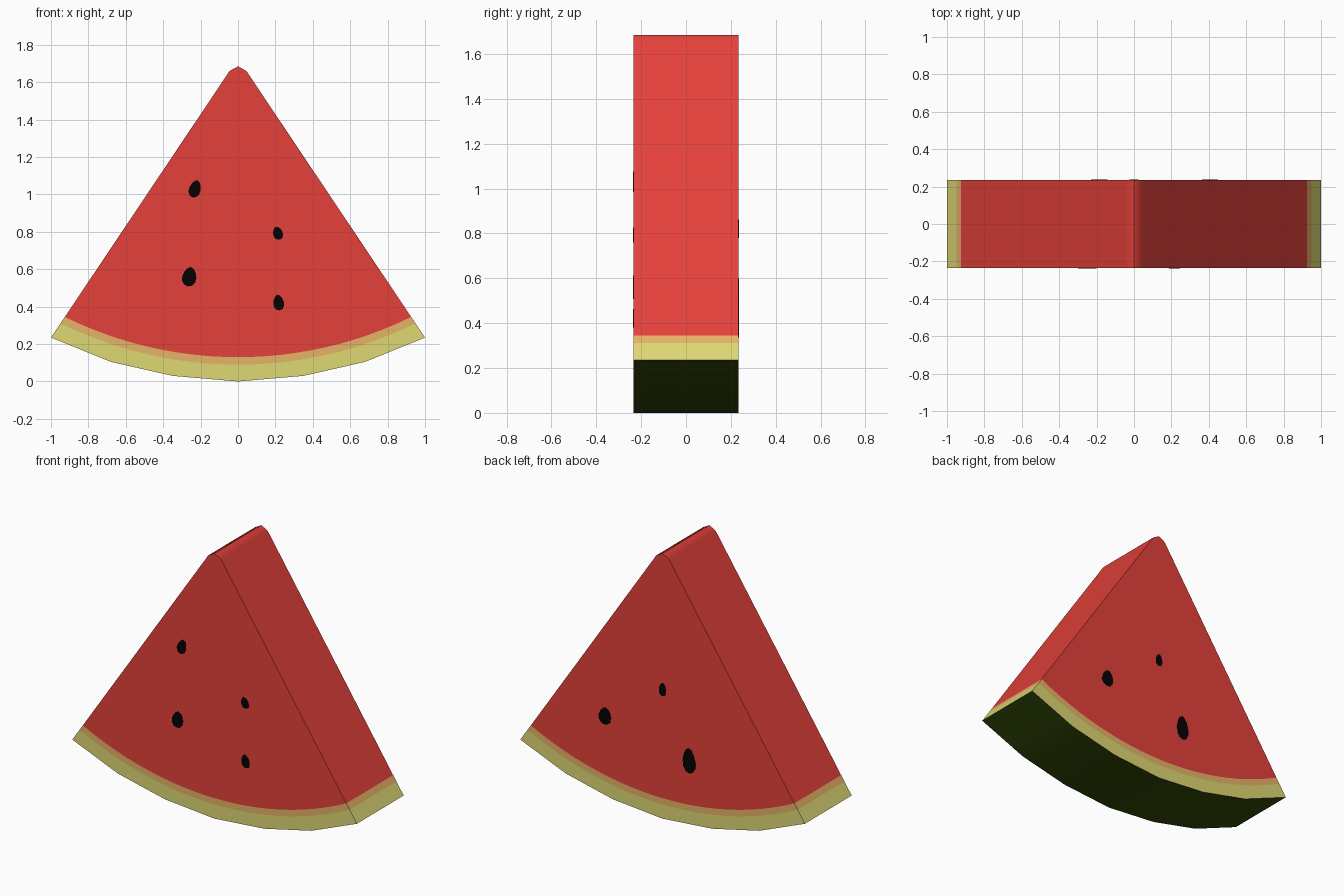
import bpy, bmesh, math

if "Cube" in bpy.data.objects:
    bpy.data.objects.remove(bpy.data.objects["Cube"])

HALF = 0.235          # half thickness of the slice
STEPS = 24            # columns along the rind


def material(name, rgb):
    m = bpy.data.materials.new(name)
    m.diffuse_color = (*rgb, 1)
    m.use_nodes = True
    m.node_tree.nodes["Principled BSDF"].inputs["Base Color"].default_value = m.diffuse_color
    return m


FLESH = material("red flesh", (0.78, 0.053, 0.043))
PITH = material("orange pith", (0.80, 0.45, 0.135))
RIND = material("pale rind", (0.73, 0.69, 0.175))
SKIN = material("dark green skin", (0.032, 0.062, 0.002))
SEED = material("black seed", (0.0008, 0.0008, 0.0008))


def finish(name, bm, mats):
    bmesh.ops.recalc_face_normals(bm, faces=bm.faces)
    me = bpy.data.meshes.new(name)
    bm.to_mesh(me)
    bm.free()
    for m in mats:
        me.materials.append(m)
    ob = bpy.data.objects.new(name, me)
    bpy.context.collection.objects.link(ob)
    return ob


def arc(half_width, z_mid, z_end):
    """Circular sag through the two ends and the middle."""
    sag = z_end - z_mid
    r = (half_width ** 2 + sag ** 2) / (2 * sag)
    xs = [half_width * (2 * i / STEPS - 1) for i in range(STEPS + 1)]
    return [(x, z_mid + r - math.sqrt(r * r - x * x)) for x in xs]


def faceted_bottom():
    """Outer skin line: six straight segments, subdivided to match the arcs."""
    half = [(0, 0), (0.35, 0.03), (0.68, 0.105), (1, 0.235)]
    pts = [(-x, z) for x, z in half[:0:-1]] + half
    k = STEPS // 6
    out = []
    for (x0, z0), (x1, z1) in zip(pts, pts[1:]):
        out += [(x0 + (x1 - x0) * j / k, z0 + (z1 - z0) * j / k) for j in range(k)]
    return out + [pts[-1]]


# Slice body: bands between curves on both cut faces, joined across the thickness
curves = [arc(0.926, 0.13, 0.345), arc(0.949, 0.09, 0.311), faceted_bottom()]
tip = [(0.045, 1.66), (0, 1.685), (-0.045, 1.66)]
bm = bmesh.new()


def both_sides(pts):
    return [[bm.verts.new((x, s * HALF, z)) for x, z in pts] for s in (-1, 1)]


def face(verts, mat):
    bm.faces.new(verts).material_index = mat


rows = [both_sides(c) for c in curves]
top = both_sides(tip)
for s in (0, 1):
    face(rows[0][s] + top[s], 0)
    for band in (0, 1):
        a, b = rows[band][s], rows[band + 1][s]
        for i in range(STEPS):
            face((a[i], a[i + 1], b[i + 1], b[i]), band + 1)


def bridge(pair, i, other, j, mat):
    face((pair[0][i], pair[1][i], other[1][j], other[0][j]), mat)


# Flesh edges, banded rind ends and the dark skin underneath
bridge(rows[0], -1, top, 0, 0)
bridge(top, 0, top, 1, 0)
bridge(top, 1, top, 2, 0)
bridge(top, 2, rows[0], 0, 0)
for band in (0, 1):
    for end in (0, -1):
        bridge(rows[band], end, rows[band + 1], end, band + 1)
for i in range(STEPS):
    bridge(rows[2], i, rows[2], i + 1, 3)
body = finish("melon_slice", bm, [FLESH, PITH, RIND, SKIN])
bpy.context.view_layer.objects.active = body
body.select_set(True)
bpy.ops.object.shade_smooth_by_angle(angle=math.radians(30))
# Keep the large cut faces flat and only soften the tip
weighted = body.modifiers.new("weighted normals", 'WEIGHTED_NORMAL')
weighted.keep_sharp = True
weighted.weight = 100


# Seeds: thin egg-shaped plates on the cut faces
def seed(name, side, x, z, w, h, tilt):
    b = bmesh.new()
    c, s = math.cos(tilt), math.sin(tilt)
    ring = []
    for i in range(12):
        a = 2 * math.pi * i / 12
        v = math.sin(a) * h / 2
        u = math.cos(a) * w / 2 * (1 - 0.2 * math.sin(a))
        ring.append(b.verts.new((x + u * c + v * s, side * (HALF - 0.001), z - u * s + v * c)))
    f = b.faces.new(ring)
    new = bmesh.ops.extrude_face_region(b, geom=[f])["geom"]
    bmesh.ops.translate(b, vec=(0, side * 0.003, 0),
                        verts=[g for g in new if isinstance(g, bmesh.types.BMVert)])
    finish(name, b, [SEED])


front = [(-0.23, 1.03, 0.062, 0.095, 0.3), (0.213, 0.793, 0.052, 0.072, -0.3),
         (-0.26, 0.56, 0.076, 0.105, 0.15), (0.217, 0.422, 0.057, 0.085, -0.15)]
back = [(0.0, 0.82, 0.05, 0.083, 0.0), (0.405, 0.545, 0.085, 0.11, -0.1),
        (-0.186, 0.417, 0.088, 0.16, 0.05)]
for side, label, seeds in ((-1, "front", front), (1, "back", back)):
    for n, s in enumerate(seeds, 1):
        seed(f"{label}_seed_{n}", side, *s)
